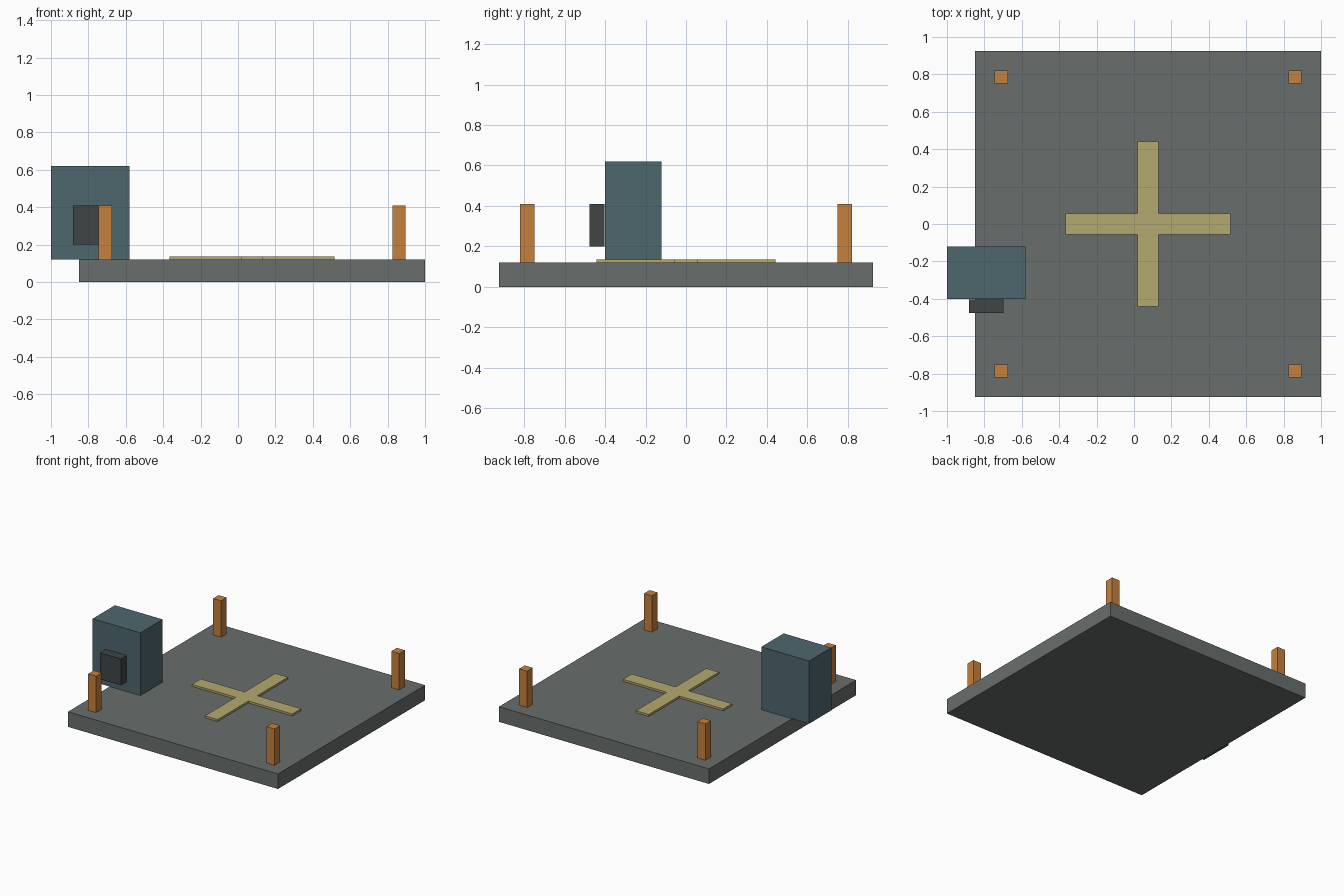
import bpy
import bmesh

if "Cube" in bpy.data.objects:
    bpy.data.objects.remove(bpy.data.objects["Cube"])


def material(name, rgb):
    m = bpy.data.materials.new(name)
    m.diffuse_color = (*rgb, 1)
    m.use_nodes = True
    m.node_tree.nodes["Principled BSDF"].inputs["Base Color"].default_value = m.diffuse_color
    return m


def prism(name, outline, z0, z1, mat):
    """Extrude a flat xy outline from z0 to z1."""
    bm = bmesh.new()
    face = bm.faces.new([bm.verts.new((x, y, z0)) for x, y in outline])
    top = bmesh.ops.extrude_face_region(bm, geom=[face])["geom"]
    for v in top:
        if isinstance(v, bmesh.types.BMVert):
            v.co.z = z1
    bmesh.ops.recalc_face_normals(bm, faces=bm.faces)
    mesh = bpy.data.meshes.new(name)
    bm.to_mesh(mesh)
    bm.free()
    mesh.materials.append(mat)
    ob = bpy.data.objects.new(name, mesh)
    bpy.context.collection.objects.link(ob)
    return ob


def box(name, x, y, z, mat):
    outline = [(x[0], y[0]), (x[1], y[0]), (x[1], y[1]), (x[0], y[1])]
    return prism(name, outline, *z, mat)


concrete = material("concrete", (0.14, 0.155, 0.15))
orange = material("orange", (0.56, 0.22, 0.045))
yellow = material("pale_yellow", (0.46, 0.40, 0.16))
teal = material("teal", (0.075, 0.135, 0.155))
dark = material("dark", (0.05, 0.06, 0.06))

CX, TOP = 0.075, 0.12

# Square landing slab
box("pad", (CX - 0.925, CX + 0.925), (-0.925, 0.925), (0, TOP), concrete)

# Raised cross marking, one outline built a quarter at a time
a, w = 0.442, 0.056
cross, quarter = [], [(a, -w), (a, w), (w, w)]
for _ in range(4):
    cross += [(CX + x, y) for x, y in quarter]
    quarter = [(-y, x) for x, y in quarter]
prism("cross_marking", cross, TOP, 0.136, yellow)

# Corner posts
for sx, side in ((-1, "left"), (1, "right")):
    for sy, end in ((-1, "front"), (1, "back")):
        x, y = CX + sx * 0.785, sy * 0.785
        box(f"{end}_{side}_post", (x - 0.035, x + 0.035),
            (y - 0.035, y + 0.035), (TOP, 0.41), orange)

# Control cabinet overhanging the left edge, with its front panel
box("cabinet", (-1.0, -0.58), (-0.4, -0.12), (TOP, 0.62), teal)
box("cabinet_panel", (-0.882, -0.698), (-0.477, -0.404), (0.2, 0.41), dark)
